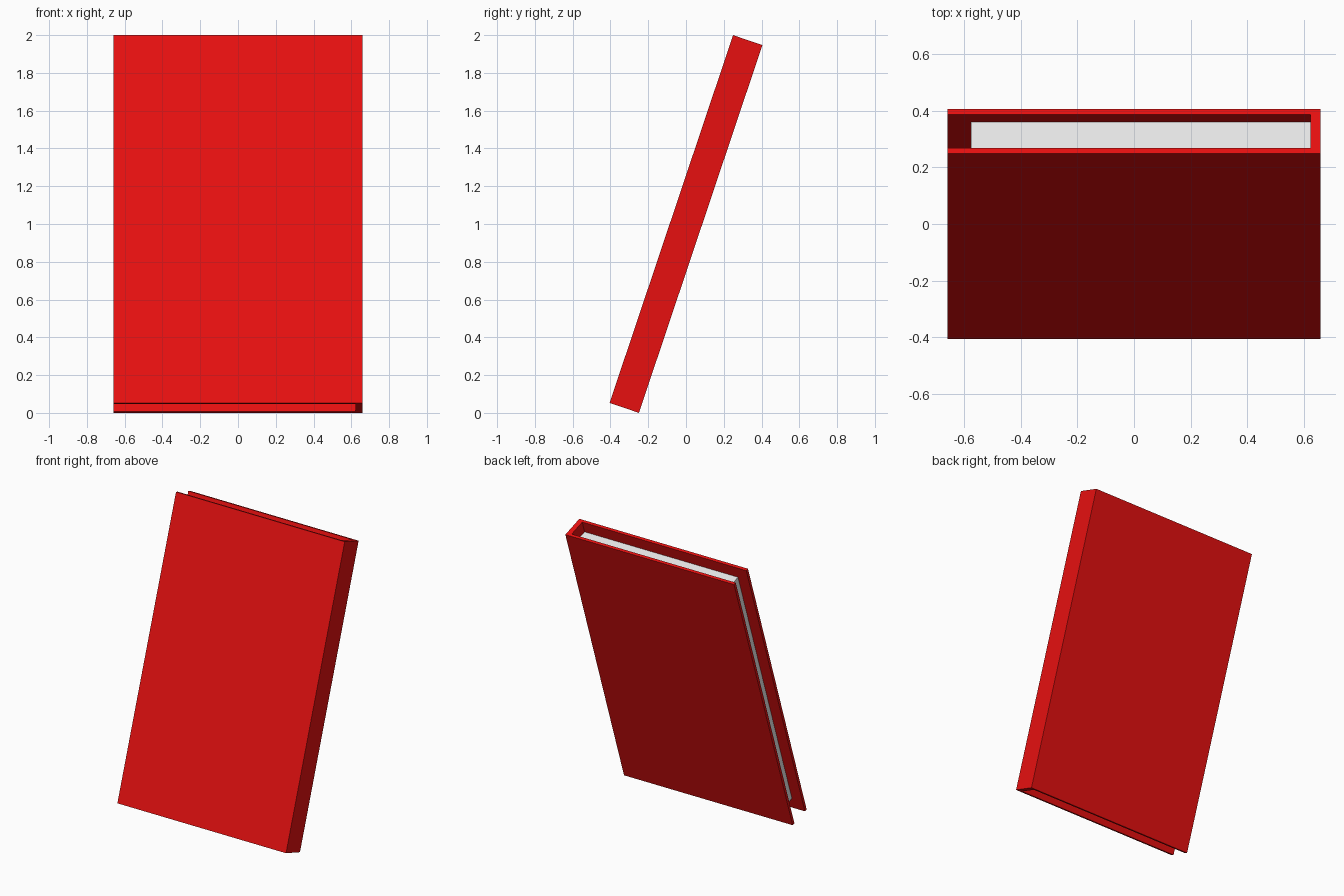
import bpy
import bmesh
from mathutils import Matrix

if "Cube" in bpy.data.objects:
    bpy.data.objects.remove(bpy.data.objects["Cube"], do_unlink=True)

# Book dimensions, before leaning
W, T, H = 1.316, 0.164, 2.054
BOARD, SPINE, INSET = 0.02, 0.036, 0.083
LEAN = Matrix.Translation((0, 0, 1)) @ Matrix.Rotation(-0.324, 4, 'X')


def material(name, color):
    mat = bpy.data.materials.new(name)
    mat.use_nodes = True
    mat.diffuse_color = color
    mat.node_tree.nodes["Principled BSDF"].inputs["Base Color"].default_value = color
    return mat


def extrude_profile(name, points, height, mat):
    """Extrude a closed xy outline along z, centred, then lean it back."""
    bm = bmesh.new()
    face = bm.faces.new([bm.verts.new((x, y, -height / 2)) for x, y in points])
    result = bmesh.ops.extrude_face_region(bm, geom=[face])
    top = [v for v in result["geom"] if isinstance(v, bmesh.types.BMVert)]
    bmesh.ops.translate(bm, verts=top, vec=(0, 0, height))
    bmesh.ops.recalc_face_normals(bm, faces=bm.faces)
    mesh = bpy.data.meshes.new(name)
    bm.to_mesh(mesh)
    bm.free()
    mesh.materials.append(mat)
    obj = bpy.data.objects.new(name, mesh)
    obj.matrix_world = LEAN
    bpy.context.collection.objects.link(obj)
    return obj


red = material("cover red", (0.8, 0.005, 0.005, 1))
white = material("paper white", (0.8, 0.8, 0.8, 1))

x, y = W / 2, T / 2
xi, yi = x - SPINE, y - BOARD

# Hard cover: two boards joined by the spine
extrude_profile("cover", [(-x, -y), (x, -y), (x, y), (-x, y),
                          (-x, yi), (xi, yi), (xi, -yi), (-x, -yi)], H, red)

# Page block, set back from the open edges
xp = -x + INSET
extrude_profile("pages", [(xp, -yi), (xi, -yi), (xi, yi), (xp, yi)], H - 2 * INSET, white)
